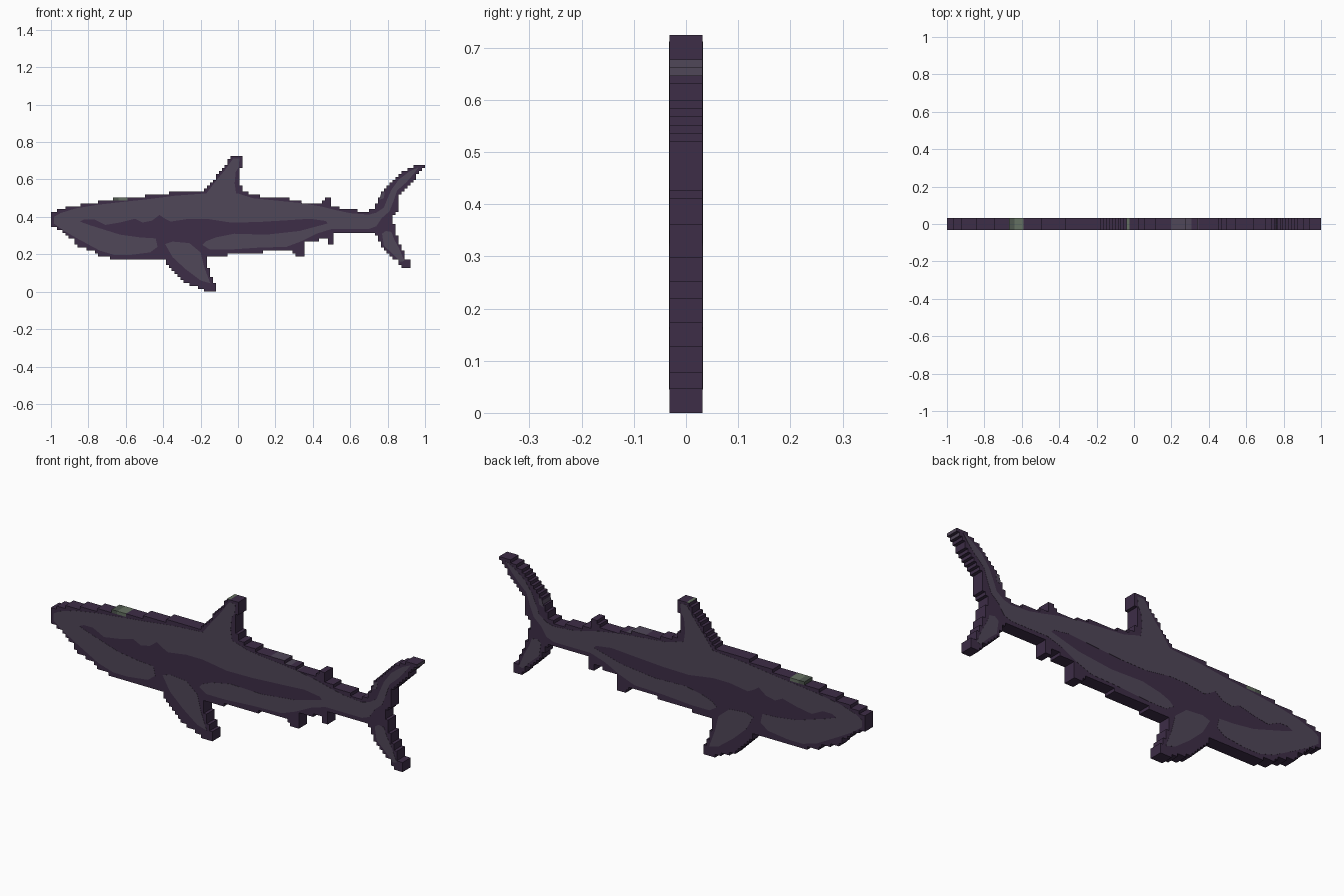
import bpy, bmesh

cube = bpy.data.objects.get("Cube")
if cube:
    bpy.data.objects.remove(cube)

CELL = 2 / 127          # stair-step size of the outline
COLS, ROWS = 127, 46
HALF = 2 * CELL         # half thickness of the slab


def material(name, rgb):
    lin = [((c / 255 + 0.055) / 1.055) ** 2.4 for c in rgb] + [1]
    m = bpy.data.materials.new(name)
    m.use_nodes = True
    m.diffuse_color = lin
    m.node_tree.nodes["Principled BSDF"].inputs["Base Color"].default_value = lin
    return m


DARK = material("dark purple", (61, 45, 71))
GREY = material("purple grey", (80, 71, 88))
GREEN = material("grey green", (101, 113, 98))
MOSS = material("dark grey green", (78, 87, 78))


def inside(x, z, pts):
    hit = False
    for (x1, z1), (x2, z2) in zip(pts, pts[1:] + pts[:1]):
        if (z1 > z) != (z2 > z) and x < x1 + (z - z1) * (x2 - x1) / (z2 - z1):
            hit = not hit
    return hit


def finish(bm, name, mats):
    bmesh.ops.recalc_face_normals(bm, faces=bm.faces)
    me = bpy.data.meshes.new(name)
    bm.to_mesh(me)
    bm.free()
    for m in mats:
        me.materials.append(m)
    ob = bpy.data.objects.new(name, me)
    bpy.context.collection.objects.link(ob)
    return ob


def thicken(bm, half):
    ret = bmesh.ops.extrude_face_region(bm, geom=bm.faces[:], use_keep_orig=True)
    verts = [g for g in ret["geom"] if isinstance(g, bmesh.types.BMVert)]
    bmesh.ops.translate(bm, verts=verts, vec=(0, 2 * half, 0))


def side_colour(f):
    """Material index from the position and direction of a face."""
    c, n = f.calc_center_median(), f.normal
    if -0.67 < c.x < -0.59 and c.z > 0.483:             # eye ridge
        return 3 if c.x < -0.645 else 2
    if n.z > 0.5 and -0.045 < c.x < -0.02 and c.z > 0.7:  # dorsal tip
        return 2
    if n.z > 0.5 and 0.19 < c.x < 0.3 and c.z > 0.45:   # pale strip on back
        return 1
    if n.x > 0.5 and c.x > 0.95 and 0.645 < c.z < 0.68:  # tail tip
        return 1
    return 0


used = set()


def stepped_part(name, pts):
    """Slab with a stair-stepped edge filling the given silhouette."""
    bm = bmesh.new()
    grid = {}

    def vert(i, k):
        if (i, k) not in grid:
            grid[i, k] = bm.verts.new((-1 + i * CELL, -HALF, k * CELL))
        return grid[i, k]

    for i in range(COLS):
        for k in range(ROWS):
            if (i, k) in used or not inside(-1 + (i + 0.5) * CELL, (k + 0.5) * CELL, pts):
                continue
            used.add((i, k))
            bm.faces.new([vert(i, k), vert(i + 1, k), vert(i + 1, k + 1), vert(i, k + 1)])
    thicken(bm, HALF)
    bmesh.ops.recalc_face_normals(bm, faces=bm.faces)
    for f in bm.faces:
        f.material_index = side_colour(f)
    bmesh.ops.dissolve_limit(bm, angle_limit=0.01, verts=bm.verts, edges=bm.edges,
                             delimit={'MATERIAL'})
    finish(bm, name, [DARK, GREY, GREEN, MOSS])


def marking(name, pts, mat=GREY):
    """Inlay through the slab, standing a hair proud on both sides."""
    half = HALF + 0.0008
    bm = bmesh.new()
    bm.faces.new([bm.verts.new((x, -half, z)) for x, z in pts])
    thicken(bm, half)
    bmesh.ops.triangulate(bm, faces=bm.faces[:])
    finish(bm, name, [mat])


# Body with the small rear fins
stepped_part("body", [
    (-1.01, .41), (-.95, .44), (-.87, .46), (-.75, .48), (-.68, .492), (-.66, .505),
    (-.5, .505), (-.48, .52), (-.34, .53), (-.18, .54), (.04, .535), (.08, .515),
    (.2, .505), (.34, .49), (.35, .475), (.45, .47), (.46, .505), (.49, .505), (.49, .46),
    (.53, .45), (.6, .435), (.71, .428), (.71, .315), (.51, .32), (.51, .258), (.48, .258),
    (.48, .28), (.44, .28), (.42, .26), (.36, .26), (.35, .23), (.35, .195), (.31, .195),
    (.28, .222), (.14, .222), (.13, .205), (0, .2), (-.16, .19), (-.38, .18), (-.68, .18),
    (-.74, .19), (-.75, .21), (-.81, .22), (-.82, .24), (-.87, .245), (-.87, .28),
    (-.92, .3), (-.95, .33), (-1.01, .355)])

# Fins and tail
stepped_part("dorsal_fin", [
    (-.18, .52), (-.18, .54), (-.13, .6), (-.08, .66), (-.05, .7), (-.04, .74), (.022, .74),
    (.022, .665), (.007, .645), (.007, .59), (.03, .54), (.05, .52)])
stepped_part("pectoral_fin", [
    (-.38, .2), (-.38, .15), (-.34, .1), (-.3, .06), (-.24, .03), (-.18, .018),
    (-.18, -.01), (-.12, -.01), (-.12, .045), (-.14, .07), (-.16, .13), (-.165, .2)])
stepped_part("tail_fin", [
    (.69, .428), (.73, .44), (.75, .5), (.8, .57), (.85, .62), (.92, .66), (.95, .68),
    (1.01, .68), (1.01, .665), (.97, .645), (.95, .61), (.9, .56), (.87, .53), (.85, .46),
    (.855, .43), (.83, .4), (.84, .33), (.855, .28), (.88, .23), (.9, .17), (.925, .17),
    (.925, .13), (.87, .13), (.86, .16), (.81, .2), (.77, .235), (.75, .28), (.72, .315),
    (.69, .318)])

# Pale flank, wrapping around the dark stripe
marking("flank_marking", [
    (-.985, .4), (-.95, .42), (-.87, .445), (-.75, .465), (-.6, .482), (-.48, .495),
    (-.34, .513), (-.18, .525), (.0, .525), (.08, .5), (.2, .488), (.33, .475),
    (.45, .455), (.53, .435), (.6, .42), (.7, .412), (.73, .39), (.74, .35), (.7, .335),
    (.5, .335), (.42, .31), (.34, .27), (.26, .24), (.1, .235), (-.05, .225), (-.15, .225),
    (-.19, .25), (-.17, .27), (-.12, .29), (-.02, .31), (.15, .305), (.33, .325), (.48, .365),
    (.47, .378), (.385, .39), (.28, .383), (.1, .372), (-.04, .37), (-.17, .39), (-.26, .39),
    (-.36, .375), (-.39, .39), (-.42, .41), (-.46, .38), (-.51, .37), (-.55, .39),
    (-.63, .37), (-.71, .357), (-.77, .387), (-.82, .387), (-.845, .375), (-.79, .355),
    (-.71, .33), (-.63, .305), (-.52, .29), (-.44, .285), (-.43, .24), (-.47, .21),
    (-.58, .196), (-.66, .196), (-.74, .22), (-.86, .285), (-.93, .325), (-.985, .365)])

# Pale areas on the fins
marking("dorsal_marking", [
    (-.17, .525), (-.12, .59), (-.07, .65), (-.035, .7), (-.025, .712), (.008, .712),
    (.004, .665), (-.012, .64), (-.018, .58), (-.01, .525)])
marking("pectoral_marking", [
    (-.39, .255), (-.35, .268), (-.26, .26), (-.2, .21), (-.18, .13), (-.148, .045),
    (-.2, .06), (-.28, .12), (-.35, .185)])
marking("upper_tail_marking", [
    (.73, .39), (.7, .412), (.74, .423), (.78, .45), (.8, .5), (.82, .545), (.86, .6),
    (.92, .645), (.965, .665), (.94, .63), (.9, .585), (.85, .54), (.83, .48), (.81, .43),
    (.77, .395), (.74, .35)])
marking("tail_front_marking", [(.755, .49), (.765, .525), (.785, .535), (.78, .5)])
marking("lower_tail_marking", [
    (.77, .31), (.79, .325), (.82, .32), (.835, .28), (.86, .235), (.89, .165),
    (.87, .16), (.82, .21), (.78, .245)])
